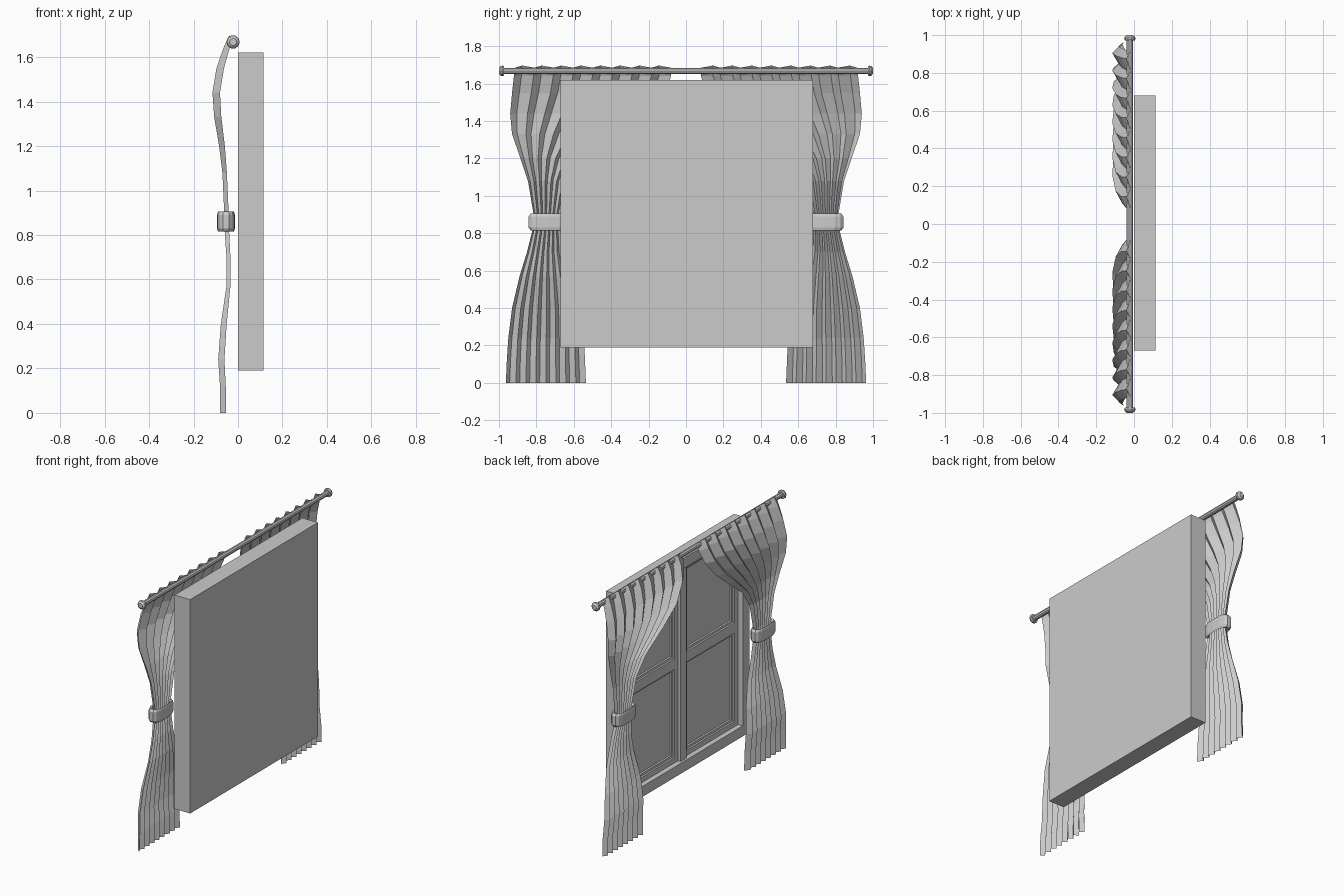
import bpy, bmesh, math
from mathutils import Vector

if "Cube" in bpy.data.objects:
    bpy.data.objects.remove(bpy.data.objects["Cube"])


def make_object(name, bm, mirror=False):
    bmesh.ops.recalc_face_normals(bm, faces=bm.faces)
    me = bpy.data.meshes.new(name)
    bm.to_mesh(me)
    bm.free()
    ob = bpy.data.objects.new(name, me)
    bpy.context.collection.objects.link(ob)
    if mirror:
        m = ob.modifiers.new("mirror", "MIRROR")
        m.use_axis = (False, True, False)
    return ob


def add_box(bm, x0, x1, y0, y1, z0, z1):
    v = bmesh.ops.create_cube(bm, size=1)["verts"]
    for p in v:
        p.co = Vector(((x0 + x1) / 2 + p.co.x * (x1 - x0),
                       (y0 + y1) / 2 + p.co.y * (y1 - y0),
                       (z0 + z1) / 2 + p.co.z * (z1 - z0)))


def add_frame(bm, x0, x1, y0, y1, z0, z1, w):
    add_box(bm, x0, x1, y0, y0 + w, z0, z1)
    add_box(bm, x0, x1, y1 - w, y1, z0, z1)
    add_box(bm, x0, x1, y0 + w, y1 - w, z0, z0 + w)
    add_box(bm, x0, x1, y0 + w, y1 - w, z1 - w, z1)


def loft(bm, rows, closed=False):
    vs = [[bm.verts.new(p) for p in r] for r in rows]
    n = len(vs[0])
    for a, b in zip(vs, vs[1:]):
        for i in range(n if closed else n - 1):
            j = (i + 1) % n
            bm.faces.new((a[i], a[j], b[j], b[i]))
    return vs


# window: solid back panel and outer frame
Y0, Y1, Z0, Z1, W = -0.67, 0.68, 0.19, 1.62, 0.07
YC, ZC = (Y0 + Y1) / 2, 0.92
bm = bmesh.new()
add_box(bm, 0.06, 0.115, Y0, Y1, Z0, Z1)
make_object("window_panel", bm)
bm = bmesh.new()
add_frame(bm, 0.0, 0.06, Y0, Y1, Z0, Z1, W)
make_object("window_frame", bm)

# central mullion and four pane sashes
bm = bmesh.new()
add_box(bm, 0.015, 0.06, YC - 0.03, YC + 0.03, Z0 + W, Z1 - W)
make_object("mullion", bm)
bm = bmesh.new()
for a, b in ((Y0 + W, YC - 0.03), (YC + 0.03, Y1 - W)):
    for c, d in ((Z0 + W, ZC), (ZC, Z1 - W)):
        add_frame(bm, 0.035, 0.06, a, b, c, d, 0.035)
        add_frame(bm, 0.047, 0.06, a + 0.035, b - 0.035, c + 0.035, d - 0.035, 0.015)
make_object("pane_sashes", bm)

# curtain rod with domed finials, turned around the y axis
RX, RZ, N = -0.022, 1.668, 10
profile = [(0.0, 0.017), (0.972, 0.017), (0.972, 0.026), (0.98, 0.03),
           (0.99, 0.028), (1.0, 0.016)]
bm = bmesh.new()
rows = loft(bm, [[(RX + r * math.cos(2 * math.pi * i / N), y,
                   RZ + r * math.sin(2 * math.pi * i / N)) for i in range(N)]
                 for y, r in profile], True)
bm.faces.new(rows[-1])
make_object("curtain_rod", bm, True)

# pleated curtain: z, x centre, inner y, outer y, fold half depth
sections = [(1.685, -0.028, 0.08, 0.915, 0.012), (1.64, -0.052, 0.08, 0.92, 0.014),
            (1.55, -0.080, 0.11, 0.93, 0.017), (1.44, -0.098, 0.20, 0.94, 0.017),
            (1.33, -0.091, 0.34, 0.93, 0.016), (1.20, -0.072, 0.51, 0.885, 0.013),
            (1.08, -0.060, 0.60, 0.845, 0.010), (0.90, -0.052, 0.65, 0.815, 0.010),
            (0.82, -0.050, 0.65, 0.82, 0.010), (0.70, -0.043, 0.635, 0.85, 0.009),
            (0.57, -0.043, 0.60, 0.89, 0.009), (0.40, -0.064, 0.56, 0.93, 0.013),
            (0.24, -0.075, 0.545, 0.95, 0.014), (0.12, -0.068, 0.54, 0.958, 0.013),
            (0.0, -0.068, 0.535, 0.963, 0.013)]
PLEATS = 8
bm = bmesh.new()
rows = []
for k, (z, x, yi, yo, amp) in enumerate(sections):
    row = []
    for i in range(PLEATS * 2 + 1):
        u = (i // 2 + (0.62 if i % 2 else 0.0)) / PLEATS
        front = i % 2 == 1
        dz = 0.012 if k == 0 and front else 0.0
        row.append((x + (-amp if front else amp), yi + (yo - yi) * u, z + dz))
    rows.append(row)
loft(bm, rows)
make_object("curtains", bm, True)

# tie-back bands around the gathered curtains
M = 14
bm = bmesh.new()
rings = []
for z, s in ((0.822, 0.72), (0.815, 0.9), (0.83, 1), (0.89, 1), (0.905, 0.9), (0.898, 0.72)):
    ring = []
    for i in range(M):
        t = 2 * math.pi * i / M
        c, d = math.cos(t), math.sin(t)
        ring.append((-0.054 + 0.04 * s * math.copysign(abs(c) ** 0.7, c),
                     0.737 + 0.106 * s * math.copysign(abs(d) ** 0.7, d), z))
    rings.append(ring)
loft(bm, rings, True)
make_object("tie_backs", bm, True)
